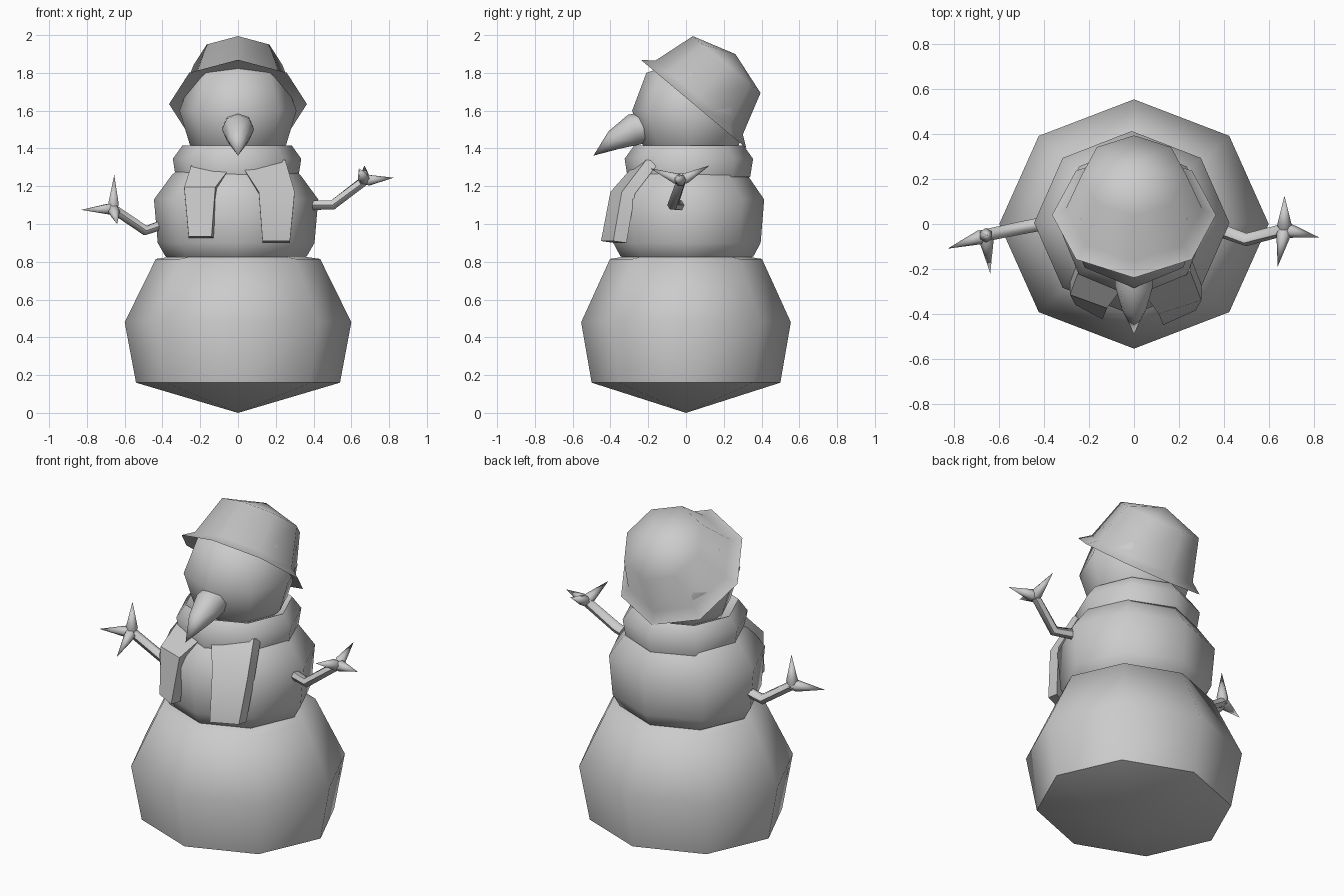
import bpy, bmesh, math
from mathutils import Vector, Matrix

if "Cube" in bpy.data.objects:
    bpy.data.objects.remove(bpy.data.objects["Cube"])


def finish(name, bm, angle=60):
    bmesh.ops.recalc_face_normals(bm, faces=bm.faces)
    me = bpy.data.meshes.new(name)
    bm.to_mesh(me)
    bm.free()
    ob = bpy.data.objects.new(name, me)
    bpy.context.collection.objects.link(ob)
    bpy.ops.object.select_all(action='DESELECT')
    ob.select_set(True)
    bpy.context.view_layer.objects.active = ob
    bpy.ops.object.shade_smooth_by_angle(angle=math.radians(angle))
    return ob


def skin(bm, rings, closed=False):
    # join rings of points; a ring of one point is a tip
    vs = [[bm.verts.new(p) for p in r] for r in rings]
    pairs = list(zip(vs, vs[1:])) + ([(vs[-1], vs[0])] if closed else [])
    for a, b in pairs:
        n = max(len(a), len(b))
        for i in range(n):
            j = (i + 1) % n
            f = [a[i % len(a)], a[j % len(a)], b[j % len(b)], b[i % len(b)]]
            bm.faces.new(list(dict.fromkeys(f)))
    if not closed:
        for r in (vs[0], vs[-1]):
            if len(r) > 2:
                bm.faces.new(r)


def lathe(name, profile, mat=Matrix(), sy=1.0, n=8, closed=False):
    bm = bmesh.new()
    rings = []
    for r, z in profile:
        k = n if r > 0 else 1
        rings.append([mat @ Vector((r * math.cos(2 * math.pi * i / n),
                                    r * sy * math.sin(2 * math.pi * i / n), z)) for i in range(k)])
    skin(bm, rings, closed)
    return finish(name, bm)


def tube(bm, pts, radii, n=6):
    # round tube along a path; zero radius makes a pointed end
    pts = [Vector(p) for p in pts]
    rings = []
    for i, (p, r) in enumerate(zip(pts, radii)):
        d = (pts[min(i + 1, len(pts) - 1)] - pts[max(i - 1, 0)]).normalized()
        q = d.to_track_quat('Z', 'Y')
        k = n if r > 0 else 1
        rings.append([p + q @ Vector((r * math.cos(2 * math.pi * j / n),
                                      r * math.sin(2 * math.pi * j / n), 0)) for j in range(k)])
    skin(bm, rings)


T = Matrix.Translation

# Stacked snow balls
lathe("bottom_ball", [(0, 0), (0.54, 0.16), (0.6, 0.48), (0.435, 0.815), (0.3, 0.835)], sy=0.925)
lathe("middle_ball", [(0.3, 0.78), (0.375, 0.83), (0.415, 0.9), (0.435, 1.13), (0.34, 1.26), (0.24, 1.34)],
      T((-0.01, 0.005, 0)), sy=0.94)
lathe("head", [(0.18, 1.35), (0.255, 1.42), (0.31, 1.6), (0.235, 1.8), (0, 1.88)],
      T((0, 0.025, 0)))

# Tilted bucket hat with flared brim
lathe("hat", [(0.25, 0.03), (0.365, 0), (0.303, 0.045), (0.234, 0.273), (0, 0.345)],
      T((0, 0.04, 1.635)) @ Matrix.Rotation(math.radians(-40), 4, 'X'), sy=1.0)

# Scarf loop
lathe("scarf_loop", [(0.23, 1.39), (0.29, 1.415), (0.34, 1.345), (0.325, 1.25), (0.26, 1.23)],
      T((-0.005, 0.015, 0)), closed=True)

# Scarf tails: rows of inner x, y, outer x, y, height
rows = [(0.0, -0.25, 0.25, -0.21, 1.34), (0.11, -0.4, 0.3, -0.34, 1.17), (0.13, -0.45, 0.275, -0.385, 0.91)]
for name, s, dy, dz in (("scarf_tail_right", 1, 0, 0), ("scarf_tail_left", -1, 0.025, 0.025)):
    bm = bmesh.new()
    skin(bm, [[Vector((s * xi - (0.01 if s < 0 else 0), yi + dy, z + dz * (z < 1.3))),
               Vector((s * xo * (0.95 if s < 0 else 1), yo + dy, z + dz * (z < 1.3))),
               Vector((s * xo * (0.95 if s < 0 else 1), yo + dy + 0.07, z + dz * (z < 1.3) - 0.01)),
               Vector((s * xi, yi + dy + 0.07, z + dz * (z < 1.3) - 0.01))]
              for xi, yi, xo, yo, z in rows])
    finish(name, bm, 35)

# Drooping carrot nose
bm = bmesh.new()
tube(bm, [(0, -0.2, 1.515), (0, -0.275, 1.5), (0, -0.38, 1.445), (0, -0.49, 1.362)],
     [0.08, 0.085, 0.055, 0], 8)
finish("nose", bm)

# Twig arms: path to the hand, then finger tips
arms = {
    "arm_right": ([(0.36, -0.02, 1.1), (0.5, -0.07, 1.1), (0.67, -0.025, 1.23)],
                  [(0.825, -0.06, 1.245), (0.67, 0.125, 1.31), (0.64, -0.19, 1.295)]),
    "arm_left": ([(-0.36, 0.01, 1.01), (-0.49, -0.015, 0.965), (-0.66, -0.05, 1.08)],
                 [(-0.83, -0.11, 1.075), (-0.655, -0.05, 1.26), (-0.64, -0.22, 1.0)]),
}
for name, (path, tips) in arms.items():
    bm = bmesh.new()
    tube(bm, path, [0.03, 0.029, 0.027])
    hand = Vector(path[-1])
    for t in tips:
        t = Vector(t)
        tube(bm, [hand - (t - hand) * 0.1, hand + (t - hand) * 0.15, t], [0.022, 0.032, 0])
    finish(name, bm)
